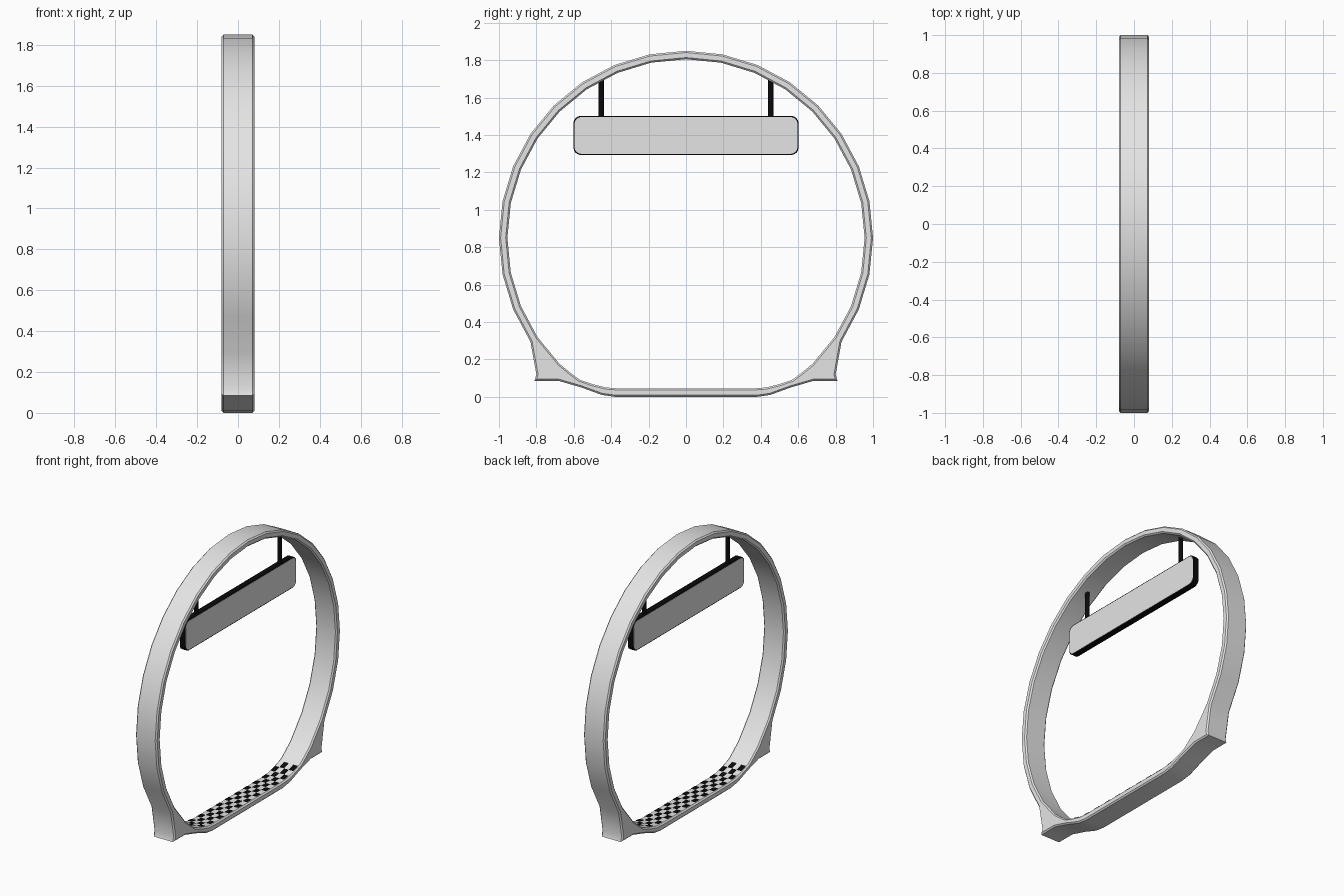
import bpy, bmesh, math
from mathutils import Vector

cube = bpy.data.objects.get("Cube")
if cube:
    bpy.data.objects.remove(cube, do_unlink=True)


def material(name, value):
    m = bpy.data.materials.new(name)
    m.use_nodes = True
    colour = (value, value, value, 1)
    m.diffuse_color = colour
    m.node_tree.nodes["Principled BSDF"].inputs["Base Color"].default_value = colour
    return m


GREY = material("light grey", 0.78)
BLACK = material("black", 0.003)


def finish(bm, name, mat, smooth=None):
    bmesh.ops.recalc_face_normals(bm, faces=bm.faces)
    mesh = bpy.data.meshes.new(name)
    bm.to_mesh(mesh)
    bm.free()
    mesh.materials.append(mat)
    ob = bpy.data.objects.new(name, mesh)
    bpy.context.collection.objects.link(ob)
    if smooth:
        bpy.ops.object.select_all(action='DESELECT')
        ob.select_set(True)
        bpy.context.view_layer.objects.active = ob
        bpy.ops.object.shade_smooth_by_angle(angle=math.radians(smooth))
    return ob


# Half profile of the hoop: (outer, inner) pairs from the crown down to the deck
HALF, CENTRE = 0.08, 0.85
pairs = []
for i in range(12):
    a = math.radians(90 - 11.25 * i)
    pairs.append([(r * math.cos(a), CENTRE + r * math.sin(a)) for r in (1.0, 0.955)])
pairs += [((0.80, 0.12), (0.675, 0.175)),
          ((0.81, 0.085), (0.62, 0.13)),
          ((0.68, 0.085), (0.57, 0.092)),
          ((0.56, 0.05), (0.50, 0.068)),
          ((0.45, 0.01), (0.43, 0.05)),
          ((0.38, 0.0), (0.36, 0.045))]
loop = pairs + [tuple((-y, z) for y, z in p) for p in reversed(pairs[1:])]

# Hoop with flared feet and flat deck
bm = bmesh.new()
rings = []
for outer, inner in loop:
    rings.append([bm.verts.new((x, *p)) for x, p in
                  ((-HALF, outer), (HALF, outer), (HALF, inner), (-HALF, inner))])
for a, b in zip(rings, rings[1:] + rings[:1]):
    for k in range(4):
        j = (k + 1) % 4
        bm.faces.new((a[k], a[j], b[j], b[k]))
rims = [bm.edges.get((a[k], b[k])) for a, b in zip(rings, rings[1:] + rings[:1])
        for k in range(4)]
bmesh.ops.bevel(bm, geom=rims, offset=0.009, segments=1, affect='EDGES')
finish(bm, "hoop", GREY, 35)

# Chequered deck tiles, thin plates that follow the deck surface
deck = sorted(inner for outer, inner in pairs[12:])


def deck_height(y):
    y = abs(y)
    if y <= deck[0][0]:
        return deck[0][1]
    for (y0, z0), (y1, z1) in zip(deck, deck[1:]):
        if y <= y1:
            return z0 + (z1 - z0) * (y - y0) / (y1 - y0)
    return deck[-1][1]


bm = bmesh.new()
ROWS, COLS, WIDE, LONG = 4, 22, 0.035, 0.05
for i in range(COLS):
    for j in range(ROWS):
        if (i + j) % 2:
            continue
        y0 = (i - COLS / 2) * LONG
        x0 = (j - ROWS / 2) * WIDE
        bm.faces.new([bm.verts.new((x, y, deck_height(y) + 0.003)) for x, y in
                      ((x0, y0), (x0 + WIDE, y0),
                       (x0 + WIDE, y0 + LONG), (x0, y0 + LONG))])
finish(bm, "deck_tiles", BLACK)


# Hanging sign: black rounded slab with a grey plate on each face
def rounded_slab(name, x, half_thick, half_y, z0, z1, radius, mat):
    bm = bmesh.new()
    bottom = []
    for cy, cz, start in ((half_y - radius, z1 - radius, 0), (radius - half_y, z1 - radius, 90),
                          (radius - half_y, z0 + radius, 180), (half_y - radius, z0 + radius, 270)):
        for s in range(5):
            a = math.radians(start + s * 22.5)
            bottom.append(bm.verts.new((x - half_thick, cy + radius * math.cos(a),
                                        cz + radius * math.sin(a))))
    face = bm.faces.new(bottom)
    top = bmesh.ops.extrude_face_region(bm, geom=[face])["geom"]
    bmesh.ops.translate(bm, vec=Vector((2 * half_thick, 0, 0)),
                        verts=[v for v in top if isinstance(v, bmesh.types.BMVert)])
    return finish(bm, name, mat, 30)


rounded_slab("sign_body", 0, 0.02, 0.602, 1.293, 1.502, 0.04, BLACK)
for side, sx in (("left", 1), ("right", -1)):
    rounded_slab("sign_face_" + side, sx * 0.02, 0.002, 0.596, 1.299, 1.496, 0.036, GREY)

# Hanger rods from the hoop down to the sign
for end, sy in (("front", -1), ("back", 1)):
    bpy.ops.mesh.primitive_cylinder_add(vertices=16, radius=0.015, depth=0.21,
                                        location=(0, sy * 0.453, 1.595))
    rod = bpy.context.object
    rod.name = "hanger_rod_" + end
    rod.data.materials.append(BLACK)
    bpy.ops.object.shade_smooth_by_angle(angle=math.radians(40))
